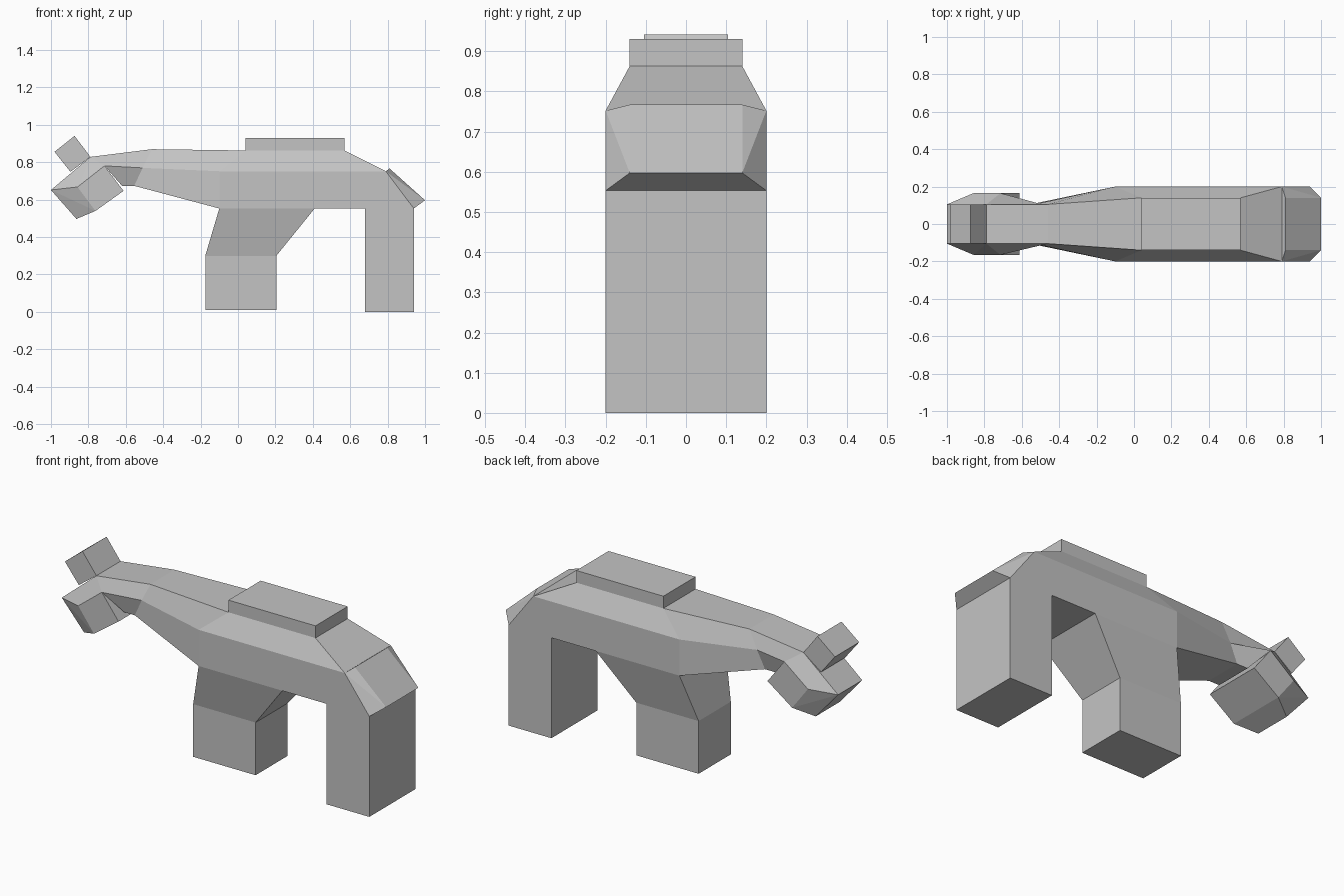
import bpy
import bmesh

cube = bpy.data.objects.get("Cube")
if cube:
    bpy.data.objects.remove(cube, do_unlink=True)

GREY = (0.55, 0.55, 0.55, 1)
grey = bpy.data.materials.new("plain grey")
grey.use_nodes = True
grey.diffuse_color = GREY
grey.node_tree.nodes["Principled BSDF"].inputs["Base Color"].default_value = GREY


def finish(name, bm):
    bmesh.ops.recalc_face_normals(bm, faces=bm.faces)
    mesh = bpy.data.meshes.new(name)
    bm.to_mesh(mesh)
    bm.free()
    mesh.materials.append(grey)
    obj = bpy.data.objects.new(name, mesh)
    bpy.context.collection.objects.link(obj)
    return obj


def hull(name, points):
    """Faceted solid around side points (x, z, half width), mirrored in y."""
    bm = bmesh.new()
    for x, z, w in points:
        for side in (-1, 1):
            bm.verts.new((x, side * w, z))
    bmesh.ops.convex_hull(bm, input=bm.verts[:])
    bmesh.ops.dissolve_limit(bm, angle_limit=0.03, verts=bm.verts[:], edges=bm.edges[:])
    return finish(name, bm)


def prism(name, profile, w):
    """Side profile of (x, z) given a constant half width."""
    return hull(name, [(x, z, w) for x, z in profile])


def loft(name, sections):
    """Skin six-sided sections, each given as top, shoulder and bottom."""
    bm = bmesh.new()
    rings = []
    for section in sections:
        left = [bm.verts.new((x, w, z)) for x, z, w in section]
        right = [bm.verts.new((x, -w, z)) for x, z, w in section]
        rings.append(left + right[::-1])
    for a, b in zip(rings, rings[1:]):
        for i in range(6):
            j = (i + 1) % 6
            bm.faces.new((a[i], a[j], b[j], b[i]))
    for ring in (rings[0], rings[-1]):
        bm.faces.new((ring[0], ring[1], ring[4], ring[5]))
        bm.faces.new((ring[1], ring[2], ring[3], ring[4]))
    return finish(name, bm)


# Neck and body, from the head back to the rump
loft("body", [
    [(-.789, .829, .105), (-.714, .781, .165), (-.62, .674, .105)],
    [(-.46, .87, .105), (-.51, .77, .11), (-.555, .674, .105)],
    [(.04, .863, .14), (-.1, .752, .2), (-.1, .553, .2)],
    [(.57, .863, .14), (.79, .752, .2), (.94, .553, .2)],
])

# Chamfered rump
hull("rump", [(.79, .752, .2), (.94, .553, .2), (.81, .767, .14), (1, .597, .14)])

# Chamfered head
hull("head", [
    (-1, .652, .105), (-.864, .497, .105), (-.789, .829, .105),
    (-.858, .668, .165), (-.762, .54, .165),
    (-.714, .781, .165), (-.612, .647, .165),
])

# Tilted crest block on the head
prism("crest", [(-.874, .941), (-.981, .856), (-.896, .749), (-.789, .829)], .105)

# Raised block on the back
prism("back_block", [(.04, .863), (.57, .863), (.57, .93), (.04, .93)], .14)

# Legs
hull("front_upper_leg", [(-.1, .553, .2), (.41, .553, .2), (-.175, .3, .14), (.205, .3, .14)])
prism("front_lower_leg", [(-.175, .3), (.205, .3), (.205, .01), (-.175, .01)], .14)
prism("rear_leg", [(.68, .553), (.94, .553), (.94, 0), (.68, 0)], .2)
